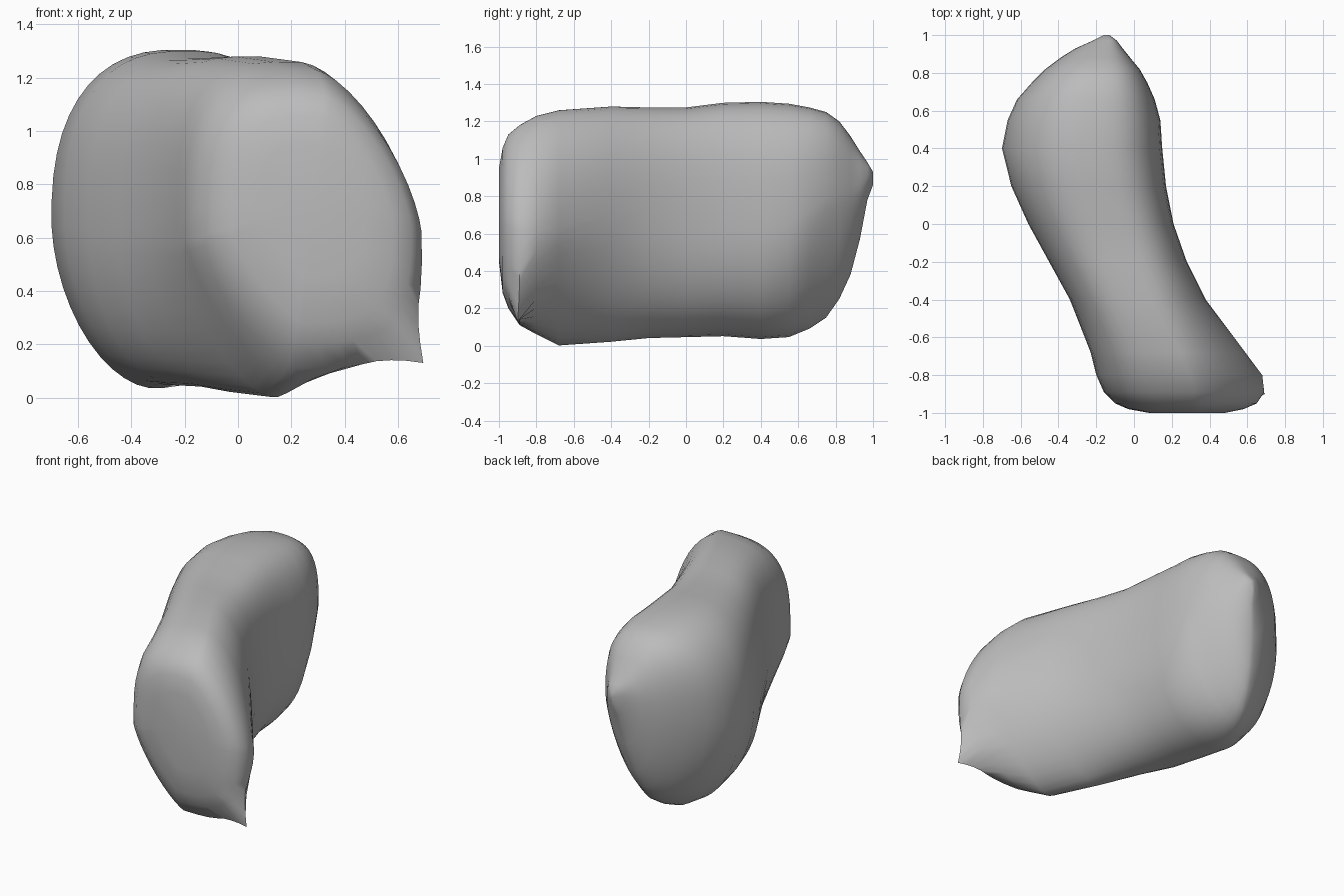
import bpy
import bmesh
import math
from mathutils import Vector

default_cube = bpy.data.objects.get("Cube")
if default_cube:
    bpy.data.objects.remove(default_cube, do_unlink=True)

# Plain grey clay
clay = bpy.data.materials.new("grey_clay")
clay.use_nodes = True
clay_colour = (0.5, 0.5, 0.5, 1)
clay.diffuse_color = clay_colour
clay.node_tree.nodes["Principled BSDF"].inputs["Base Color"].default_value = clay_colour

# Stations from front to back: depth, right, left, bottom, top
STATIONS = [
    (-1, .08, .48, .45, .95),
    (-.98, -.03, .58, .28, 1.06),
    (-.95, -.1, .65, .2, 1.13),
    (-.89, -.16, .69, .11, 1.18),
    (-.8, -.2, .68, .06, 1.23),
    (-.68, -.23, .59, 0, 1.26),
    (-.4, -.34, .38, .02, 1.28),
    (-.2, -.45, .28, .04, 1.275),
    (0, -.56, .21, .045, 1.275),
    (.2, -.65, .17, .05, 1.3),
    (.4, -.7, .15, .035, 1.305),
    (.55, -.67, .14, .045, 1.295),
    (.66, -.62, .11, .09, 1.275),
    (.75, -.54, .07, .15, 1.25),
    (.82, -.47, .03, .25, 1.2),
    (.88, -.39, -.02, .38, 1.12),
    (.93, -.31, -.06, .57, 1.04),
    (.97, -.22, -.09, .78, .98),
    (1, -.16, -.13, .86, .93),
]

# Fullness of each quarter of the outline along the depth: depth, exponent
UPPER_LEFT = [(-.8, 1.5), (-.68, 1.8), (-.4, 2.3), (-.1, 3), (.8, 2.9)]
LOWER_LEFT = [(-.95, 3), (-.89, 3.5), (-.8, 1.9), (-.68, 1.4), (-.4, 1.8),
              (0, 2.3), (.5, 2.2), (.75, 1.5)]
UPPER_RIGHT = [(-.68, 3.3), (0, 2.7), (.4, 2.4)]
LOWER_RIGHT = [(-.9, 1.3), (-.4, 1.8), (0, 2), (.4, 1.8)]
# Height of the widest point as a share of the outline
WAIST = [(-.9, .46), (-.4, .5), (.5, .5), (.75, .6)]
SIDES = 48


def along(keys, depth):
    """Value at a depth, blended between neighbouring keys."""
    if depth <= keys[0][0]:
        return keys[0][1]
    for (d0, v0), (d1, v1) in zip(keys, keys[1:]):
        if depth <= d1:
            return v0 + (v1 - v0) * (depth - d0) / (d1 - d0)
    return keys[-1][1]


def signed_power(value, exponent):
    return math.copysign(abs(value) ** exponent, value)


def section(depth, right, left, bottom, top):
    """Rounded outline made of four quarter superellipses."""
    width = left - right
    waist = bottom + (top - bottom) * along(WAIST, depth)
    points = []
    for i in range(SIDES):
        angle = math.tau * (i + .5) / SIDES
        c, s = math.cos(angle), math.sin(angle)
        # The crest leans left and the keel leans right
        crest = right + width * (.55 if s > 0 else .45)
        if s > 0:
            keys = UPPER_LEFT if c > 0 else UPPER_RIGHT
        else:
            keys = LOWER_LEFT if c > 0 else LOWER_RIGHT
        power = along(keys, depth)
        half_width = left - crest if c > 0 else crest - right
        half_height = top - waist if s > 0 else waist - bottom
        points.append(Vector((
            crest + half_width * signed_power(c, 2 / power),
            depth,
            waist + half_height * signed_power(s, 2 / power),
        )))
    return points


def close_end(bm, ring):
    centre = sum((v.co for v in ring), Vector()) / len(ring)
    hub = bm.verts.new(centre)
    for i, vert in enumerate(ring):
        bm.faces.new((vert, ring[(i + 1) % SIDES], hub))


# Bent pillow-shaped body lofted through the stations
bm = bmesh.new()
rings = [[bm.verts.new(p) for p in section(*row)] for row in STATIONS]
for near, far in zip(rings, rings[1:]):
    for i in range(SIDES):
        j = (i + 1) % SIDES
        bm.faces.new((near[i], near[j], far[j], far[i]))
close_end(bm, rings[0])
close_end(bm, rings[-1])

# Small pinched spike on the lower front left corner
spike_tip = Vector((.695, -.9, .13))
anchor = min(bm.verts, key=lambda v: (v.co - spike_tip).length).co.copy()
reach = .16
for vert in bm.verts:
    distance = (vert.co - anchor).length
    if distance < reach:
        vert.co += (spike_tip - anchor) * (1 - distance / reach) ** 2

bmesh.ops.recalc_face_normals(bm, faces=bm.faces)
mesh = bpy.data.meshes.new("bent_body")
bm.to_mesh(mesh)
bm.free()
mesh.materials.append(clay)
body = bpy.data.objects.new("bent_body", mesh)
bpy.context.collection.objects.link(body)

# Smooth shading
bpy.ops.object.select_all(action="DESELECT")
body.select_set(True)
bpy.context.view_layer.objects.active = body
bpy.ops.object.shade_smooth_by_angle(angle=math.radians(60))
